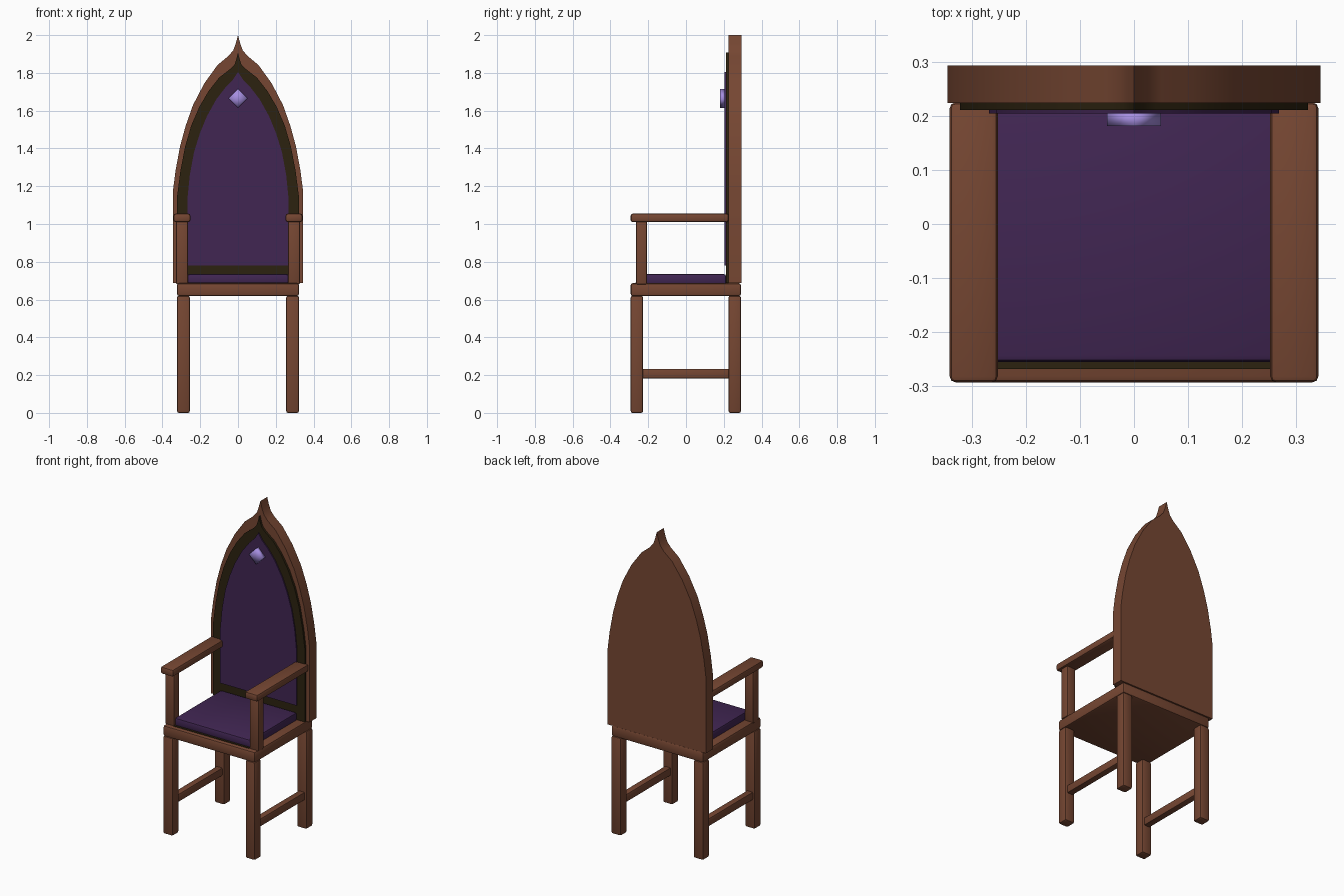
import bpy, bmesh, math

if "Cube" in bpy.data.objects:
    bpy.data.objects.remove(bpy.data.objects["Cube"])


def material(name, rgb):
    m = bpy.data.materials.new(name)
    m.diffuse_color = (*rgb, 1)
    m.use_nodes = True
    m.node_tree.nodes["Principled BSDF"].inputs["Base Color"].default_value = m.diffuse_color
    return m


WOOD = material("brown wood", (0.18, 0.062, 0.032))
DARK = material("dark trim", (0.025, 0.016, 0.005))
CLOTH = material("purple cloth", (0.052, 0.019, 0.085))
GEM = material("lilac gem", (0.38, 0.27, 0.75))


def finish(name, bm, mat, bevel=0.0, segments=2, angle=35):
    bmesh.ops.recalc_face_normals(bm, faces=bm.faces)
    if bevel:
        edges = [e for e in bm.edges if e.calc_face_angle(0) > math.radians(60)]
        bmesh.ops.bevel(bm, geom=edges, offset=bevel, segments=segments,
                        profile=0.5, affect='EDGES')
    me = bpy.data.meshes.new(name)
    bm.to_mesh(me)
    bm.free()
    me.materials.append(mat)
    for p in me.polygons:
        p.use_smooth = True
    me.set_sharp_from_angle(angle=math.radians(angle))
    ob = bpy.data.objects.new(name, me)
    bpy.context.collection.objects.link(ob)
    return ob


def box(name, x, y, z, mat, bevel=0.01):
    """Bevelled box from (min, max) ranges."""
    bm = bmesh.new()
    bmesh.ops.create_cube(bm, size=1)
    for v in bm.verts:
        for i, (lo, hi) in enumerate((x, y, z)):
            v.co[i] = lo + (v.co[i] + 0.5) * (hi - lo)
    return finish(name, bm, mat, bevel)


def arch(name, half, y, mat, bevel=0.0):
    """Pointed-arch slab: right half profile from bottom to tip, mirrored."""
    pts = half + [(-px, pz) for px, pz in reversed(half) if px > 0]
    bm = bmesh.new()
    face = bm.faces.new([bm.verts.new((px, y[0], pz)) for px, pz in pts])
    ext = bmesh.ops.extrude_face_region(bm, geom=[face])
    for v in ext['geom']:
        if isinstance(v, bmesh.types.BMVert):
            v.co.y = y[1]
    return finish(name, bm, mat, bevel, 1)


# Backrest layers: wooden slab, dark border, cloth panel
arch("backrest", [(0.345, 0.687), (0.345, 1.17), (0.331, 1.28), (0.307, 1.41),
                  (0.277, 1.52), (0.238, 1.63), (0.178, 1.745), (0.108, 1.842),
                  (0.05, 1.89), (0.025, 1.92), (0.012, 1.955), (0, 2.0)],
     (0.224, 0.293), WOOD)
arch("backrest_border", [(0.322, 0.687), (0.322, 1.15), (0.305, 1.28), (0.28, 1.41),
                         (0.248, 1.52), (0.205, 1.62), (0.155, 1.705), (0.1, 1.775),
                         (0.042, 1.82), (0.018, 1.845), (0.008, 1.875), (0, 1.908)],
     (0.211, 0.226), DARK)
arch("backrest_cloth", [(0.268, 0.78), (0.268, 1.13), (0.255, 1.26), (0.233, 1.38),
                        (0.202, 1.48), (0.165, 1.57), (0.115, 1.66), (0.065, 1.725),
                        (0.028, 1.762), (0, 1.805)],
     (0.204, 0.213), CLOTH)

# Diamond gem with fanned faces
bm = bmesh.new()
bmesh.ops.create_cone(bm, cap_ends=True, cap_tris=True, segments=4,
                      radius1=0.05, radius2=0.05, depth=0.026)
for v in bm.verts:
    px, py, pz = v.co
    v.co = (px, 0.194 + pz, 1.665 + py)
finish("diamond_gem", bm, GEM, angle=100)

# Seat, cushion and dark seam in front of it
box("seat", (-0.323, 0.323), (-0.293, 0.291), (0.618, 0.687), WOOD, 0.012)
box("cushion", (-0.268, 0.268), (-0.255, 0.212), (0.68, 0.735), CLOTH, 0.012)
box("cushion_seam", (-0.265, 0.265), (-0.268, -0.2), (0.684, 0.69), DARK, 0)

# Legs, stretchers and arms on both sides
for side, s in (("left", 1), ("right", -1)):
    def rx(a, b):
        return (min(a * s, b * s), max(a * s, b * s))
    box(f"front_leg_{side}", rx(0.255, 0.323), (-0.293, -0.227), (0, 0.62), WOOD)
    box(f"back_leg_{side}", rx(0.255, 0.323), (0.225, 0.291), (0, 0.62), WOOD)
    box(f"stretcher_{side}", rx(0.268, 0.31), (-0.235, 0.235), (0.183, 0.233), WOOD, 0.006)
    box(f"arm_post_{side}", rx(0.265, 0.328), (-0.264, -0.207), (0.68, 1.02), WOOD, 0.008)
    box(f"armrest_{side}", rx(0.252, 0.341), (-0.293, 0.225), (1.01, 1.055), WOOD, 0.011)
